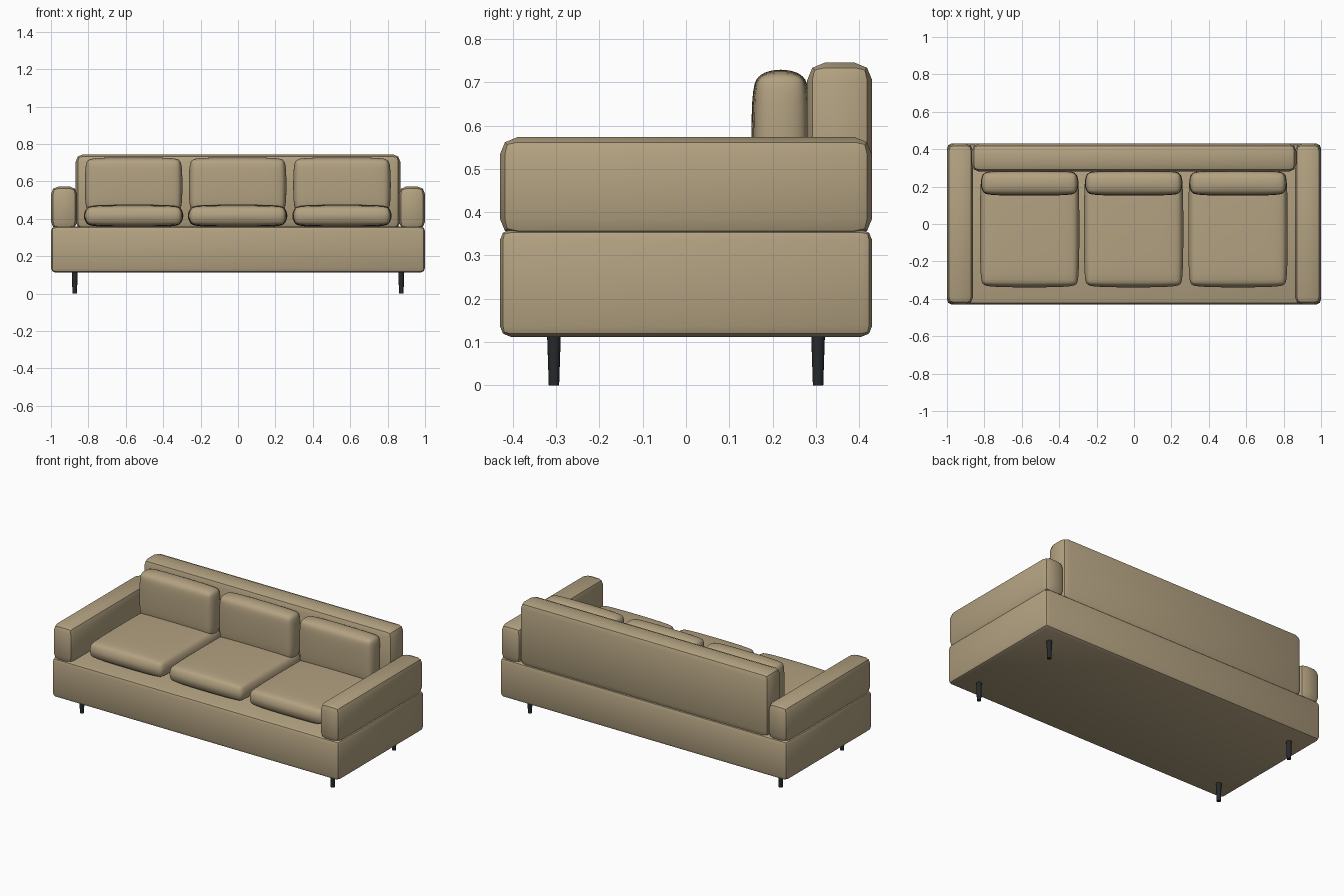
import bpy, math

if "Cube" in bpy.data.objects:
    bpy.data.objects.remove(bpy.data.objects["Cube"])


def material(name, rgb):
    m = bpy.data.materials.new(name)
    m.diffuse_color = (*rgb, 1)
    m.use_nodes = True
    m.node_tree.nodes["Principled BSDF"].inputs["Base Color"].default_value = m.diffuse_color
    return m


fabric = material("tan_fabric", (0.45, 0.36, 0.22))
dark = material("dark_leg", (0.02, 0.022, 0.026))


def box(name, x, y, z, bevel, soft=False):
    """Bevelled box from (min, max) ranges; soft boxes become puffy cushions."""
    bpy.ops.mesh.primitive_cube_add(size=1, location=[sum(r) / 2 for r in (x, y, z)])
    ob = bpy.context.object
    ob.name = name
    ob.scale = [r[1] - r[0] for r in (x, y, z)]
    bpy.ops.object.transform_apply(location=False, rotation=False, scale=True)
    b = ob.modifiers.new("bevel", 'BEVEL')
    b.width, b.segments = bevel, 2
    ob.data.materials.append(fabric)
    if soft:
        s = ob.modifiers.new("puff", 'SUBSURF')
        s.levels = s.render_levels = 2
        bpy.ops.object.shade_smooth()
    else:
        bpy.ops.object.modifier_apply(modifier="bevel")
        bpy.ops.object.shade_smooth_by_angle(angle=math.radians(30))
    return ob


# Frame: base, backrest and arms
box("base", (-1, 1), (-0.43, 0.43), (0.112, 0.36), 0.025)
box("backrest", (-0.868, 0.868), (0.28, 0.43), (0.345, 0.745), 0.04)
for side, x in (("left", (-1, -0.86)), ("right", (0.86, 1))):
    box(side + "_arm", x, (-0.43, 0.43), (0.345, 0.573), 0.04)

# Three seat cushions and three back cushions
for side, cx in (("left", -0.558), ("middle", -0.002), ("right", 0.556)):
    box(side + "_seat_cushion", (cx - 0.267, cx + 0.267), (-0.34, 0.285),
        (0.355, 0.478), 0.05, True)
    box(side + "_back_cushion", (cx - 0.262, cx + 0.262), (0.15, 0.288),
        (0.43, 0.73), 0.048, True)

# Four tapered legs
for sx, xn in ((-1, "left"), (1, "right")):
    for sy, yn in ((-1, "front"), (1, "back")):
        bpy.ops.mesh.primitive_cone_add(vertices=16, radius1=0.012, radius2=0.016,
                                        depth=0.12,
                                        location=(sx * 0.873, sy * 0.305, 0.06))
        leg = bpy.context.object
        leg.name = f"{yn}_{xn}_leg"
        leg.data.materials.append(dark)
        bpy.ops.object.shade_smooth_by_angle(angle=math.radians(30))
